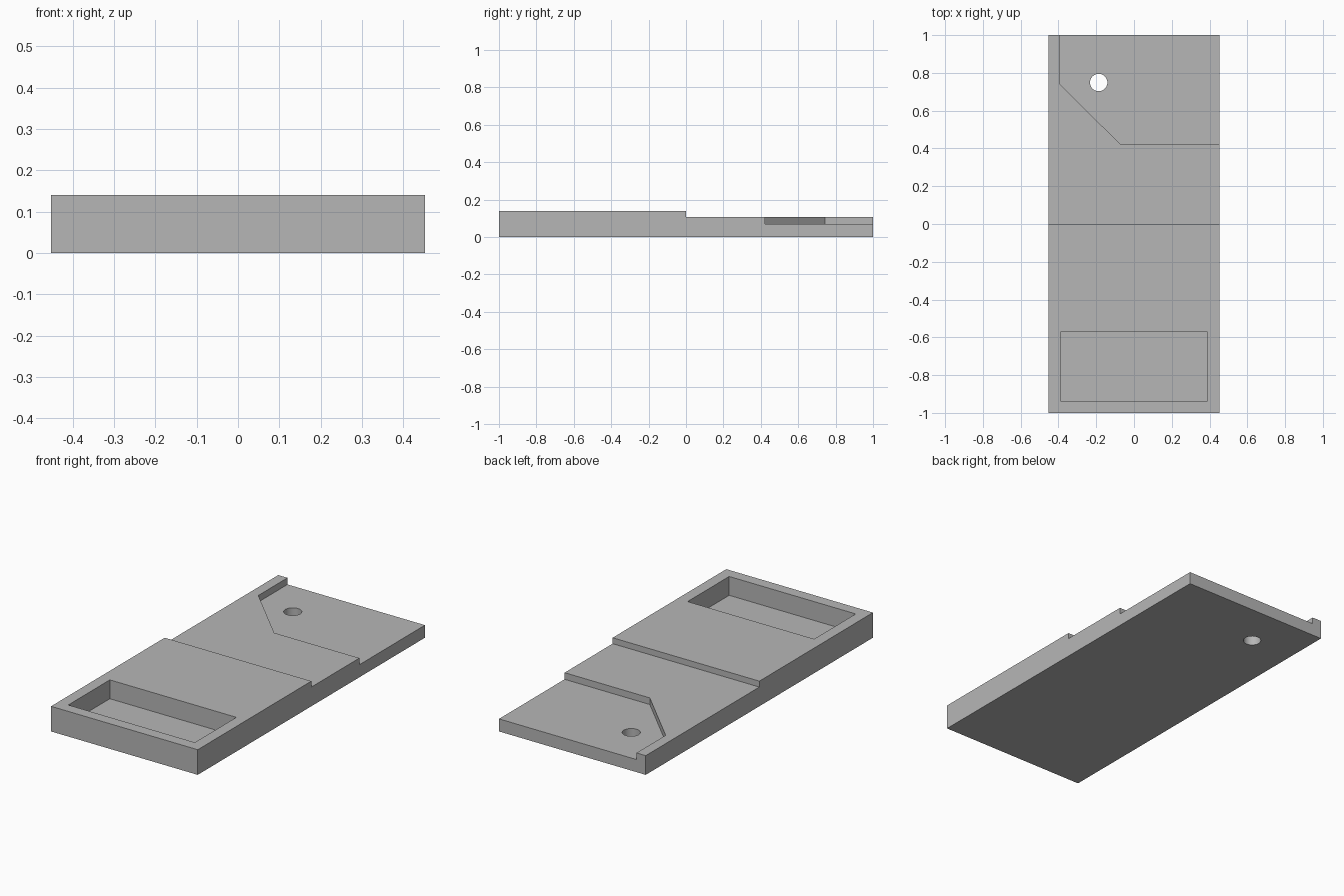
import bpy
import bmesh
import math

if "Cube" in bpy.data.objects:
    bpy.data.objects.remove(bpy.data.objects["Cube"], do_unlink=True)

HALF_W, HALF_L = 0.452, 1.0
TOP, MIDDLE, LOW, POCKET_FLOOR = 0.14, 0.107, 0.07, 0.035
OVER = 0.1  # how far cutters reach past the body

grey = bpy.data.materials.new("plain grey")
grey.use_nodes = True
colour = (0.47, 0.47, 0.47, 1)
grey.diffuse_color = colour
grey.node_tree.nodes["Principled BSDF"].inputs["Base Color"].default_value = colour


def prism(name, outline, bottom, top):
    """Extrude an outline in the ground plane between two heights."""
    bm = bmesh.new()
    base = bm.faces.new([bm.verts.new((x, y, bottom)) for x, y in outline])
    raised = bmesh.ops.extrude_face_region(bm, geom=[base])["geom"]
    verts = [v for v in raised if isinstance(v, bmesh.types.BMVert)]
    bmesh.ops.translate(bm, verts=verts, vec=(0, 0, top - bottom))
    bmesh.ops.recalc_face_normals(bm, faces=bm.faces)
    mesh = bpy.data.meshes.new(name)
    bm.to_mesh(mesh)
    bm.free()
    mesh.materials.append(grey)
    obj = bpy.data.objects.new(name, mesh)
    bpy.context.collection.objects.link(obj)
    return obj


def rectangle(x0, y0, x1, y1):
    return [(x0, y0), (x1, y0), (x1, y1), (x0, y1)]


def circle(x, y, radius, sides=48):
    angles = [2 * math.pi * i / sides for i in range(sides)]
    return [(x + radius * math.cos(a), y + radius * math.sin(a)) for a in angles]


# Solid slab at full height
body = prism("stepped_plate", rectangle(-HALF_W, -HALF_L, HALF_W, HALF_L), 0, TOP)

# Rear half steps down; the back corner steps down again behind a chamfered wall
far_x, far_y = HALF_W + OVER, HALF_L + OVER
corner = [(-0.395, far_y), (-0.395, 0.743), (-0.073, 0.423),
          (far_x, 0.423), (far_x, far_y)]
cutters = [
    prism("rear_step_cutter", rectangle(-far_x, 0, far_x, far_y), MIDDLE, TOP + OVER),
    prism("corner_step_cutter", corner, LOW, TOP + OVER),
    prism("front_pocket_cutter", rectangle(-0.39, -0.937, 0.39, -0.571),
          POCKET_FLOOR, TOP + OVER),
    prism("hole_cutter", circle(-0.187, 0.749, 0.046), -OVER, TOP + OVER),
]

bpy.ops.object.select_all(action="DESELECT")
bpy.context.view_layer.objects.active = body
body.select_set(True)
for cutter in cutters:
    cutter.hide_render = True
    cut = body.modifiers.new(cutter.name, "BOOLEAN")
    cut.operation = "DIFFERENCE"
    cut.solver = "EXACT"
    cut.object = cutter
    bpy.ops.object.modifier_apply(modifier=cut.name)
    bpy.data.objects.remove(cutter, do_unlink=True)

# Round hole wall, crisp edges elsewhere
bpy.ops.object.shade_smooth_by_angle(angle=math.radians(30))
